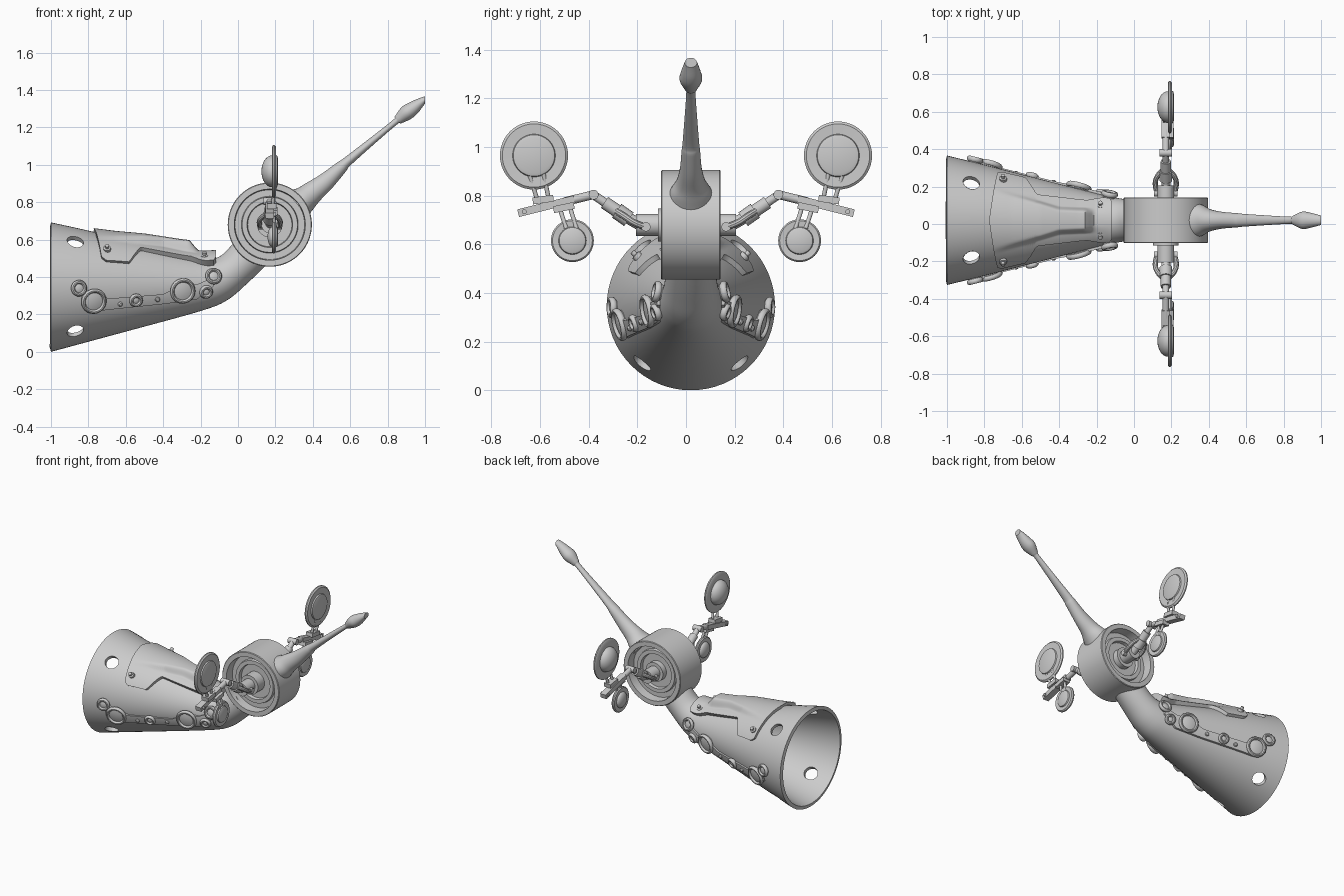
import bpy, bmesh
from math import sin, cos, pi, radians, sqrt
from mathutils import Vector as V

if "Cube" in bpy.data.objects:
    bpy.data.objects.remove(bpy.data.objects["Cube"])

YC = 0.02  # body centre line


def mesh(name, verts, faces, angle=35):
    me = bpy.data.meshes.new(name)
    me.from_pydata([tuple(v) for v in verts], [], faces)
    bm = bmesh.new()
    bm.from_mesh(me)
    bmesh.ops.remove_doubles(bm, verts=bm.verts, dist=1e-5)
    bmesh.ops.recalc_face_normals(bm, faces=bm.faces)
    bm.to_mesh(me)
    bm.free()
    ob = bpy.data.objects.new(name, me)
    bpy.context.collection.objects.link(ob)
    smooth(ob, angle)
    return ob


def smooth(ob, angle=35):
    bpy.ops.object.select_all(action='DESELECT')
    ob.select_set(True)
    bpy.context.view_layer.objects.active = ob
    bpy.ops.object.shade_smooth_by_angle(angle=radians(angle))


def loft(name, rings, cap=True, wrap=False):
    n, m = len(rings[0]), len(rings)
    faces = [(i * n + j, i * n + (j + 1) % n, (i + 1) % m * n + (j + 1) % n, (i + 1) % m * n + j)
             for i in range(m if wrap else m - 1) for j in range(n)]
    if cap and not wrap:
        faces += [tuple(range(n)), tuple(range((m - 1) * n, m * n))]
    return mesh(name, [p for r in rings for p in r], faces)


def lathe(name, profile, origin, axis, seg=40, closed=False):
    """Spin (radius, height) points about an axis."""
    q = V(axis).to_track_quat('Z', 'Y')
    rings = [[V(origin) + q @ V((r * cos(2 * pi * j / seg), r * sin(2 * pi * j / seg), h))
              for j in range(seg)] for r, h in profile]
    return loft(name, rings, cap=False, wrap=closed)


def rod(name, p, q, r, r2=None, seg=20):
    d = V(q) - V(p)
    return lathe(name, [(0, 0), (r, 0), (r2 or r, d.length), (0, d.length)], p, d, seg)


def bar(name, p, q, wx, wz):
    p, q = V(p), V(q)
    side = V((1, 0, 0))
    up = (q - p).cross(side).normalized()
    return loft(name, [[c + side * wx * a + up * wz * b for a, b in ((-1, -1), (1, -1), (1, 1), (-1, 1))]
                       for c in (p, q)])


def tube(name, pts, r):
    cu = bpy.data.curves.new(name, 'CURVE')
    cu.dimensions, cu.bevel_depth, cu.bevel_resolution, cu.use_fill_caps = '3D', r, 3, True
    sp = cu.splines.new('BEZIER')
    sp.bezier_points.add(len(pts) - 1)
    for b, p in zip(sp.bezier_points, pts):
        b.co = p
        b.handle_left_type = b.handle_right_type = 'AUTO'
    ob = bpy.data.objects.new(name, cu)
    bpy.context.collection.objects.link(ob)
    bpy.ops.object.select_all(action='DESELECT')
    ob.select_set(True)
    bpy.context.view_layer.objects.active = ob
    bpy.ops.object.convert(target='MESH')
    smooth(bpy.context.object)


def spline(rows, steps=6):
    ext, out = [rows[0]] + rows + [rows[-1]], []
    for a, b, c, d in zip(ext, ext[1:], ext[2:], ext[3:]):
        for k in range(steps):
            t = k / steps
            out.append([0.5 * (2 * q + (r - p) * t + (2 * p - 5 * q + 4 * r - s) * t * t
                               + (3 * q - p - 3 * r + s) * t ** 3) for p, q, r, s in zip(a, b, c, d)])
    return out + [rows[-1]]


def sections(rows, seg=64):
    """Ellipses along a path in the xz plane: x, z, tilt, half width, half height."""
    return [[V((x - sin(radians(a)) * h * sin(t), YC + w * cos(t), z + cos(radians(a)) * h * sin(t)))
             for t in [2 * pi * j / seg for j in range(seg)]] for x, z, a, w, h in rows]


def interp(x, table):
    if x <= table[0][0]:
        return table[0][1]
    for (a, p), (b, q) in zip(table, table[1:]):
        if x <= b:
            return p + (q - p) * (x - a) / (b - a)
    return table[-1][1]


# hollow bell body with bent neck
bell = [(-1, .346, 0, .346, .346), (-.8, .351, 0, .297, .297), (-.5, .355, 0, .22, .22),
        (-.2, .364, 6, .143, .142), (-.1, .387, 22, .121, .118), (-.02, .44, 38, .108, .102),
        (.065, .525, 52, .1, .105)]
R = lambda x: interp(x, [(b[0], b[3]) for b in bell[:5]])
C = lambda x: interp(x, [(b[0], b[1]) for b in bell[:5]])
body = loft('bell_body', sections(spline(bell)), cap=False)
sol = body.modifiers.new('wall', 'SOLIDIFY')
sol.thickness, sol.offset = .025, -1
for i, a in enumerate((50, 130, 230, 310)):
    d = V((0, cos(radians(a)), sin(radians(a))))
    c = V((-.87, YC, .35))
    cut = rod('hole_cutter', c + d * .15, c + d * .45, .044, seg=32)
    cut.hide_render = True
    bo = body.modifiers.new('hole', 'BOOLEAN')
    bo.operation, bo.object, bo.solver = 'DIFFERENCE', cut, 'EXACT'
bpy.context.view_layer.objects.active = body
for m in list(body.modifiers):
    bpy.ops.object.modifier_apply(modifier=m.name)
for o in [o for o in bpy.data.objects if o.name.startswith('hole_cutter')]:
    bpy.data.objects.remove(o)
smooth(body, 40)

# raised saddle plate with a central ridge
spread = [(-.775, 58), (-.735, 62), (-.58, 61), (-.52, 34), (-.25, 36), (-.17, 46), (-.13, 47), (-.118, 38)]
base = [(-.775, .02), (-.3, .025), (-.118, .036)]
ridge = [(-.775, 0), (-.66, .012), (-.5, .035), (-.26, .05), (-.215, .004), (-.118, 0)]
half = [(-.775, .15), (-.65, .11), (-.4, .04), (-.22, .03)]
rings = []
for i in range(56):
    x0 = -.775 + .657 * i / 55
    a, top, low = radians(interp(x0, spread)), [], []
    for k in range(49):
        t = -1 + k / 24
        x = x0 + .045 * abs(t) * max(0, 1 - i / 10)
        f = min(1, max(0, (interp(x, half) + .03 - abs(R(x) * sin(a * t))) / .035))
        h = R(x) + interp(x, base) + interp(x, ridge) * f * f * (3 - 2 * f)
        top.append(V((x, YC + h * sin(a * t), C(x) + h * cos(a * t))))
        g = R(x) - .012
        low.append(V((x, YC + g * sin(a * t), C(x) + g * cos(a * t))))
    rings.append(top + low[::-1])
loft('saddle_plate', rings)


def skin(x, z, off, s):
    r = R(x) + off
    return V((x, YC + s * sqrt(max(1e-6, r * r - (z - C(x)) ** 2)), z))


# side bands, rings and bolts on both flanks
lo = [(-.84, .25), (-.77, .215), (-.69, .225), (-.4, .255), (-.29, .27), (-.22, .28), (-.13, .35)]
hi = [(-.84, .34), (-.77, .315), (-.69, .285), (-.4, .308), (-.29, .365), (-.22, .36), (-.13, .40)]
for s, tag in ((-1, 'front'), (1, 'back')):
    rings = []
    for i in range(49):
        x = -.84 + .71 * i / 48
        zs = [interp(x, lo) + (interp(x, hi) - interp(x, lo)) * k / 8 for k in range(9)]
        rings.append([skin(x, z, .014, s) for z in zs] + [skin(x, z, -.01, s) for z in zs[::-1]])
    loft(tag + '_side_band', rings)
    for x, z, r in ((-.77, .27, .058), (-.85, .34, .033), (-.295, .325, .058), (-.13, .405, .034),
                    (-.17, .32, .026), (-.545, .275, .026), (-.63, .255, .008), (-.43, .28, .008)):
        p = skin(x, z, .016, s)
        n = (skin(x + .01, z, .016, s) - p).cross(skin(x, z + .01, .016, s) - p).normalized()
        n *= 1 if n.y * s > 0 else -1
        if r < .01:
            lathe(tag + '_stud', [(0, .012), (.008, .01), (.013, .004), (.013, -.01)], p, n, 16)
            continue
        t = .011
        lathe(tag + '_ring', [(r + t * cos(2 * pi * k / 10), 1.3 * t * sin(2 * pi * k / 10)) for k in range(10)],
              p, n, 36, True)
        lathe(tag + '_ring_lens', [(0, .008), (r * .6, .005), (r, -.002), (r, -.02)], p, n, 36)
    for x, a in ((-.7, 48), (-.18, 30)):
        d = V((0, s * sin(radians(a)), cos(radians(a))))
        p = V((x, YC, C(x))) + d * R(x)
        lathe('plate_bolt', [(.02, .01), (.02, .034), (.011, .036), (.011, .052), (0, .054)], p, d, 16)

# drum with recessed, stepped faces
side = [(0, .055), (.118, .055), (.122, .078), (.148, .078), (.152, .06), (.186, .06), (.19, .1225),
        (.221, .1225), (.225, .1185)]
lathe('drum', side + [(r, -h) for r, h in side[::-1]], (.17, YC, .68), (0, 1, 0), 72)

# tapered tail with bulb tip
tail = [(.315, .79, 40, .1, .088), (.36, .82, 40, .082, .07), (.40, .855, 42, .06, .06),
        (.47, .91, 42, .045, .048), (.55, .985, 45, .038, .034), (.60, 1.03, 40, .033, .025),
        (.83, 1.22, 40, .019, .016), (.855, 1.24, 40, .025, .025), (.90, 1.277, 38, .046, .04),
        (.94, 1.305, 35, .041, .036), (1.0, 1.347, 0, .025, .02)]
loft('tail', sections(spline(tail), 32))


def dish(name, c, r, ri, dome):
    bowl = [(ri * cos(t), -.012 - dome * sin(t)) for t in [pi / 2 * k / 8 for k in range(9)]]
    lathe(name, [(0, .02), (ri * .85, .018), (ri, .014), (ri + .003, .006), (r * .93, .008), (r, 0),
                 (r, -.008), (r * .93, -.014)] + bowl, c, (1, 0, 0), 48)


# jointed arms carrying a large and a small dish
X = .17
for s, tag in ((-1, 'front'), (1, 'back')):
    P = lambda y, z, x=X: (x, s * y, z)
    rod(tag + '_hub', P(.04, .68), P(.205, .68), .045, seg=32)
    rod(tag + '_hub_collar', P(.04, .68), P(.115, .68), .068, seg=32)
    rod(tag + '_fork_pin', P(.165, .672, X - .062), P(.165, .672, X + .062), .019)
    for e in (-1, 1):
        tube(tag + '_fork_prong', [P(.16, .668, X + e * .045), P(.215, .69, X + e * .056),
                                   P(.25, .713, X + e * .048), P(.285, .735, X + e * .02)], .014)
    rod(tag + '_arm_root', P(.18, .675), P(.25, .715), .024)
    rod(tag + '_arm_collar', P(.235, .703), P(.285, .738), .034)
    rod(tag + '_arm_sleeve', P(.28, .735), P(.335, .772), .027)
    rod(tag + '_upper_arm', P(.33, .769), P(.38, .803), .018)
    rod(tag + '_elbow_pin', P(.38, .804, X - .033), P(.38, .804, X + .033), .02)
    rod(tag + '_forearm', P(.38, .804), P(.50, .775), .018)
    bar(tag + '_dish_bar', P(.46, .785), P(.69, .728), .022, .016)
    rod(tag + '_bar_bolt', P(.665, .734, X - .028), P(.665, .734, X + .032), .01)
    bar(tag + '_large_mount', P(.545, .79, .18), P(.63, .778, .18), .026, .014)
    bar(tag + '_small_mount', P(.46, .76, .185), P(.545, .742, .185), .026, .014)
    dish(tag + '_large_dish', P(.625, .965, .195), .14, .085, .058)
    dish(tag + '_small_dish', P(.467, .615, .195), .088, .054, .025)
    for a, b in (((.612, .785), (.648, .9)), ((.565, .79), (.588, .9))):
        rod(tag + '_large_strut', P(*a, .185), P(*b, .2), .009)
    for a, b in (((.52, .75), (.492, .665)), ((.478, .755), (.45, .665))):
        rod(tag + '_small_strut', P(*a, .185), P(*b, .2), .009)
